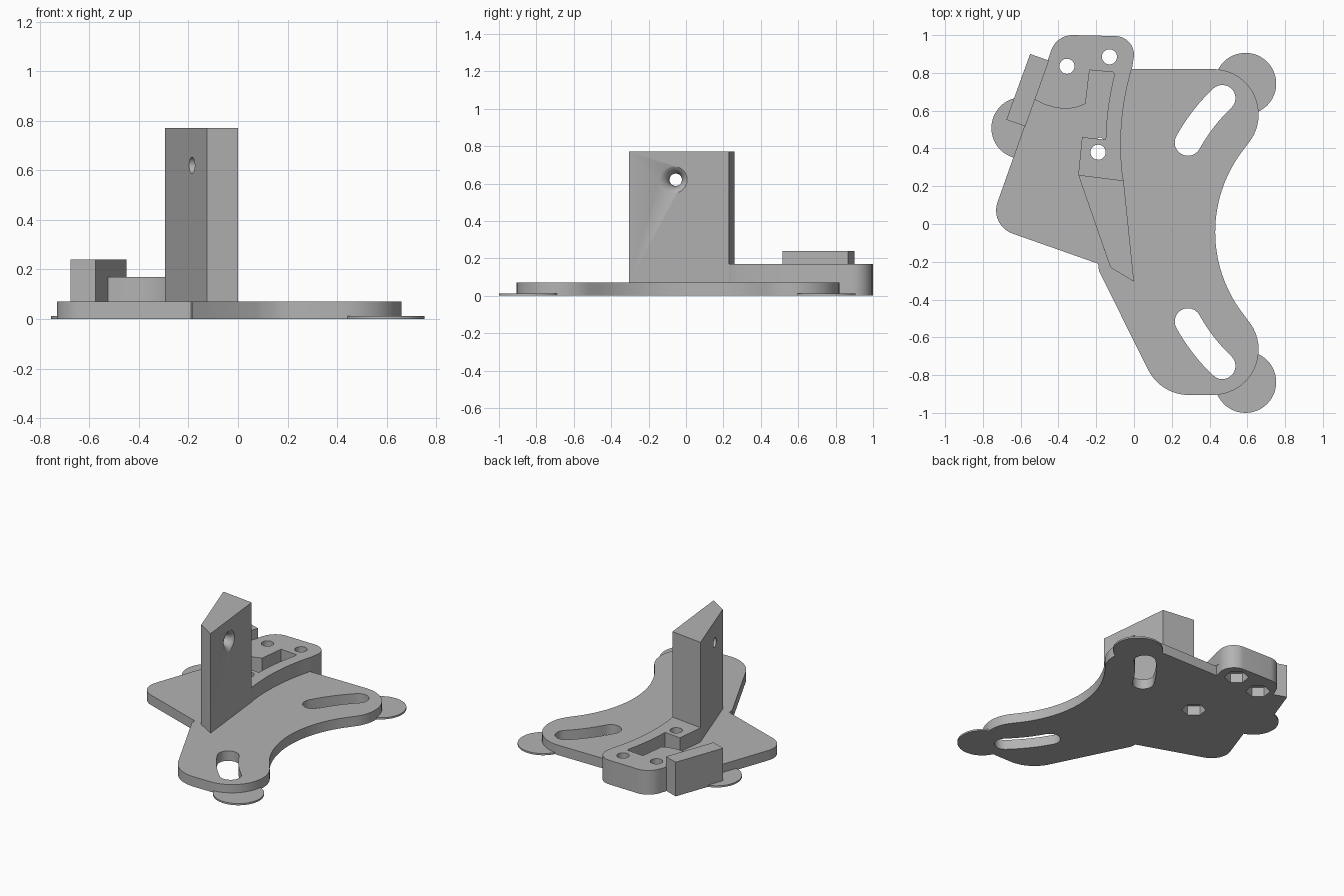
import bpy, bmesh, math
from mathutils import Vector

if "Cube" in bpy.data.objects:
    bpy.data.objects.remove(bpy.data.objects["Cube"], do_unlink=True)

GREY = bpy.data.materials.new("light_grey")
GREY.use_nodes = True
COLOR = (0.45, 0.45, 0.45, 1)
GREY.diffuse_color = COLOR
GREY.node_tree.nodes["Principled BSDF"].inputs["Base Color"].default_value = COLOR


def arc(cx, cy, r, a0, a1, n=12):
    """Points on a circular arc, angles in degrees."""
    angles = [math.radians(a0 + (a1 - a0) * i / n) for i in range(n + 1)]
    return [(cx + r * math.cos(a), cy + r * math.sin(a)) for a in angles]


def circle(cx, cy, r, n=48, start=0):
    return arc(cx, cy, r, start, start + 360, n)[:-1]


def finish(name, bm):
    bmesh.ops.recalc_face_normals(bm, faces=bm.faces)
    mesh = bpy.data.meshes.new(name)
    bm.to_mesh(mesh)
    bm.free()
    mesh.materials.append(GREY)
    ob = bpy.data.objects.new(name, mesh)
    bpy.context.collection.objects.link(ob)
    return ob


def prism(name, outline, z0, z1):
    """Extrude a flat outline upwards."""
    bm = bmesh.new()
    face = bm.faces.new([bm.verts.new((x, y, z0)) for x, y in outline])
    ext = bmesh.ops.extrude_face_region(bm, geom=[face])
    tops = [v for v in ext["geom"] if isinstance(v, bmesh.types.BMVert)]
    bmesh.ops.translate(bm, verts=tops, vec=(0, 0, z1 - z0))
    return finish(name, bm)


def lathe_x(name, profile, y, z, n=32):
    """Revolve (x, radius) points about a line parallel to x."""
    bm = bmesh.new()
    rings = []
    for x, r in profile:
        rings.append([bm.verts.new((x, py, pz)) for py, pz in circle(y, z, r, n)])
    for a, b in zip(rings, rings[1:]):
        for i in range(n):
            j = (i + 1) % n
            bm.faces.new((a[i], a[j], b[j], b[i]))
    bm.faces.new(rings[0])
    bm.faces.new(rings[-1])
    return finish(name, bm)


def cut(ob, cutters):
    bpy.context.view_layer.objects.active = ob
    for c in cutters:
        mod = ob.modifiers.new("cut", 'BOOLEAN')
        mod.operation = 'DIFFERENCE'
        mod.solver = 'EXACT'
        mod.object = c
        bpy.ops.object.modifier_apply(modifier=mod.name)


# Shared rounded end of the bracket, also part of the plate outline
bracket_end = arc(-0.1, 0.895, 0.1, -15, 90) + arc(-0.325, 0.88, 0.12, 90, 160)

# Base plate: two rounded lobes joined by a concave edge
MID = -0.0425                                   # symmetry line of the lobes
plate_outline = (
    arc(0.42, 0.58, 0.24, 90, -40.7, 20)
    + arc(1.14, MID, 0.71, 139.3, 220.7, 32)[1:-1]
    + arc(0.42, -0.665, 0.24, 40.7, -90, 20)
    + arc(0.29, -0.665, 0.24, -90, -153)
    + [(-0.185, -0.25), (-0.19, -0.21)]
    + arc(-0.6, 0.072, 0.13, 250, 160)
    + bracket_end[::-1]
    + [(-0.015, 0.82)])
plate = prism("base_plate", plate_outline, 0, 0.07)

# Raised bracket with a notch behind its curved rib
bracket_outline = (
    [(-0.055, 0.23)]
    + arc(1.35, 0.42, 1.42, 187, 163.2, 20)
    + bracket_end
    + [(-0.53, 0.66), (-0.475, 0.633), (-0.42, 0.617), (-0.38, 0.611),
       (-0.34, 0.611), (-0.30, 0.619), (-0.257, 0.636),
       (-0.235, 0.815), (-0.108, 0.803)]
    + arc(1.35, 0.42, 1.50, 166, 179, 14)
    + [(-0.275, 0.46), (-0.295, 0.26)])
bracket = prism("bracket", bracket_outline, 0.07, 0.17)

# Tall post and side block
post = prism("post", [(-0.295, 0.26), (-0.055, 0.23), (0, -0.305), (-0.125, -0.23)],
             0.07, 0.77)
block = prism("side_block", [(-0.55, 0.90), (-0.676, 0.552), (-0.575, 0.517),
                             (-0.45, 0.865)], 0, 0.24)

# Thin pads under the corners
pads = [prism(f"pad_{n}", circle(x, y, 0.163), 0, 0.012)
        for n, x, y in (("back_left", 0.59, 0.743), ("front_left", 0.59, -0.837),
                        ("back_right", -0.592, 0.508))]

# Curved adjustment slots, mirrored about the symmetry line
R, W = 0.977, 0.07
A0, A1 = 133.5, 151
ends = [arc(1.14, MID, R, a, a, 1)[0] for a in (A0, A1)]
slot = (arc(1.14, MID, R + W, A0, A1)
        + arc(*ends[1], W, A1, A1 + 180)[1:-1]
        + arc(1.14, MID, R - W, A1, A0)
        + arc(*ends[0], W, A0 - 180, A0)[1:-1])
slots = [prism("slot_cutter", slot, -0.1, 0.3),
         prism("slot_cutter", [(x, 2 * MID - y) for x, y in slot], -0.1, 0.3)]

# Screw holes with hexagonal nut pockets underneath
spots = [(-0.355, 0.835), (-0.13, 0.885), (-0.19, 0.38)]
holes = [prism("hole_cutter", circle(x, y, 0.04, 32), -0.1, 0.3) for x, y in spots]
nuts = [prism("nut_cutter", circle(x, y, 0.08, 6, 20), -0.1, 0.12) for x, y in spots]

# Flared cross hole through the post
flare = lathe_x("flare_cutter", [(-0.4, 0.033), (-0.095, 0.033), (-0.07, 0.037),
                                 (-0.05, 0.045), (-0.036, 0.056), (-0.026, 0.07),
                                 (-0.01, 0.1), (0.05, 0.1)], -0.055, 0.62)

cut(plate, slots + nuts)
cut(bracket, holes)
cut(post, [flare])
cut(pads[0], [slots[0]])
cut(pads[1], [slots[1]])

for helper in slots + holes + nuts + [flare]:
    bpy.data.objects.remove(helper, do_unlink=True)

# Smooth curved walls, keep edges sharp
bpy.ops.object.select_all(action='DESELECT')
for ob in [plate, bracket, post, block] + pads:
    ob.select_set(True)
bpy.context.view_layer.objects.active = plate
bpy.ops.object.shade_smooth_by_angle(angle=math.radians(30))
